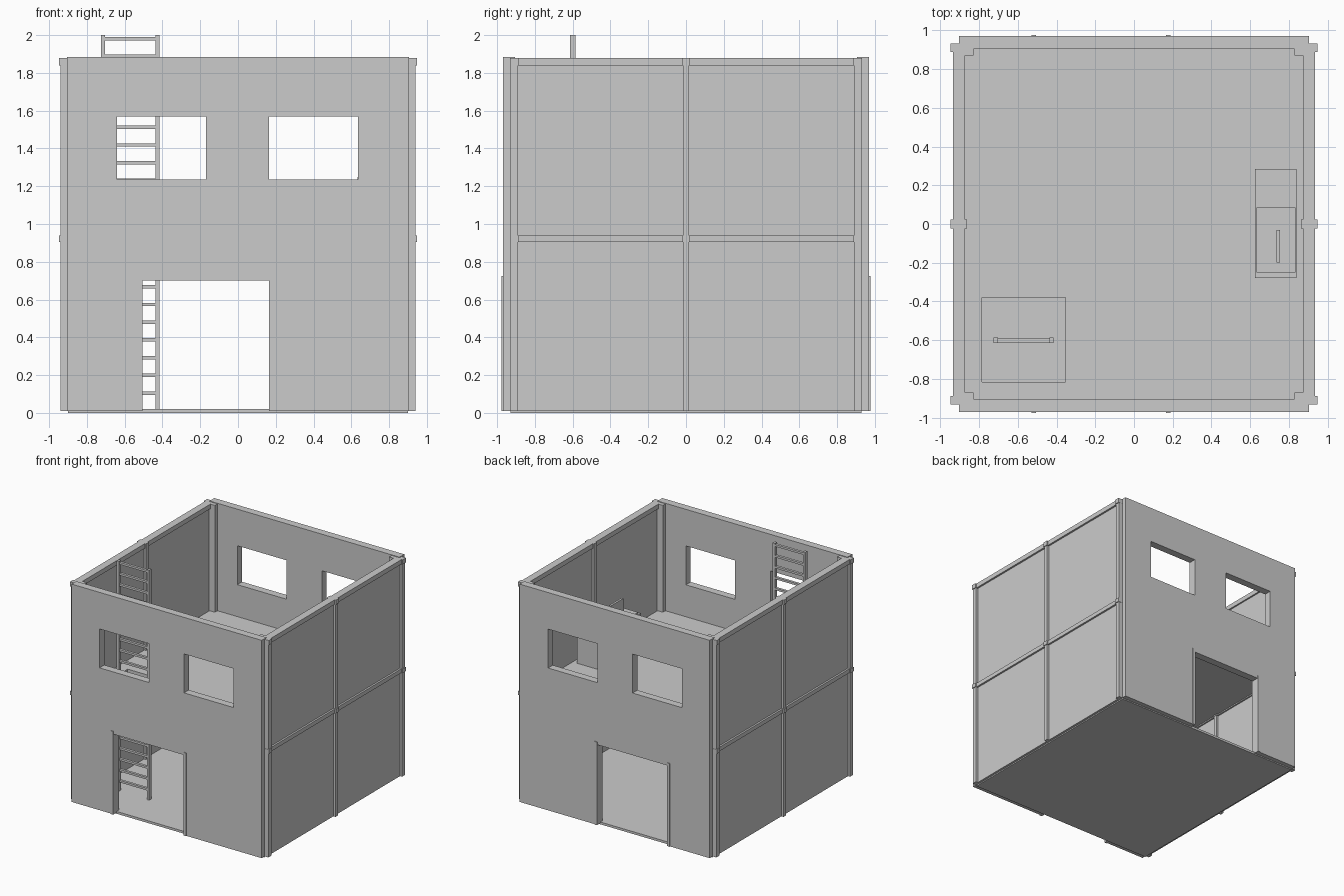
import bpy
import bmesh

if "Cube" in bpy.data.objects:
    bpy.data.objects.remove(bpy.data.objects["Cube"], do_unlink=True)

grey = bpy.data.materials.new("plain grey")
grey.use_nodes = True
grey.diffuse_color = (0.6, 0.6, 0.6, 1)
grey.node_tree.nodes["Principled BSDF"].inputs["Base Color"].default_value = grey.diffuse_color


def finish(name, bm):
    bmesh.ops.recalc_face_normals(bm, faces=bm.faces)
    mesh = bpy.data.meshes.new(name)
    bm.to_mesh(mesh)
    bm.free()
    mesh.materials.append(grey)
    obj = bpy.data.objects.new(name, mesh)
    bpy.context.collection.objects.link(obj)
    return obj


def box(name, x, y, z):
    """Box from (low, high) ranges on each axis."""
    bm = bmesh.new()
    bmesh.ops.create_cube(bm, size=1)
    for v in bm.verts:
        v.co = [(lo + hi) / 2 + c * (hi - lo) for c, (lo, hi) in zip(v.co, (x, y, z))]
    return finish(name, bm)


def sheet(name, u, v, depth, holes, upright):
    """Slab spanning u and v with rectangular holes, thickened over depth."""
    us = sorted({*u, *(c for hole in holes for c in hole[0])})
    vs = sorted({*v, *(c for hole in holes for c in hole[1])})
    place = (lambda a, b, d: (a, d, b)) if upright else (lambda a, b, d: (a, b, d))
    bm = bmesh.new()
    for a0, a1 in zip(us, us[1:]):
        for b0, b1 in zip(vs, vs[1:]):
            a, b = (a0 + a1) / 2, (b0 + b1) / 2
            if any(h[0][0] < a < h[0][1] and h[1][0] < b < h[1][1] for h in holes):
                continue
            corners = ((a0, b0), (a1, b0), (a1, b1), (a0, b1))
            bm.faces.new([bm.verts.new(place(p, q, depth[0])) for p, q in corners])
    bmesh.ops.remove_doubles(bm, verts=bm.verts, dist=0.0001)
    new = bmesh.ops.extrude_face_region(bm, geom=bm.faces[:], use_keep_orig=True)["geom"]
    offset = place(0, 0, depth[1] - depth[0])
    bmesh.ops.translate(bm, vec=offset, verts=[g for g in new if isinstance(g, bmesh.types.BMVert)])
    return finish(name, bm)


def span(side, lo, hi):
    return tuple(sorted((side * lo, side * hi)))


# Floors, the upper one with a ladder hatch
box("ground_floor", (-0.9, 0.9), (-0.93, 0.93), (0, 0.02))
sheet("upper_floor", (-0.88, 0.88), (-0.91, 0.91), (0.915, 0.96),
      [((-0.785, -0.355), (-0.815, -0.38))], False)

# Front and back walls with a doorway and two windows
openings = [((-0.515, 0.175), (0.01, 0.7)),
            ((-0.64, -0.17), (1.235, 1.57)),
            ((0.165, 0.635), (1.235, 1.57))]
for side, end in ((-1, "front"), (1, "back")):
    sheet(end + "_wall", (-0.905, 0.905), (0.01, 1.885), span(side, 0.905, 0.97), openings, True)
    for x, hand in ((-0.517, "right"), (0.177, "left")):
        box(f"{end}_{hand}_door_jamb", (x - 0.012, x + 0.012), span(side, 0.9, 0.977), (0.01, 0.725))

# Side walls: thin panels held in a lattice of posts and beams
for side, hand in ((-1, "right"), (1, "left")):
    box(hand + "_panel", span(side, 0.885, 0.92), (-0.91, 0.91), (0.01, 1.87))
    box(hand + "_middle_post", span(side, 0.865, 0.94), (-0.016, 0.016), (0.01, 1.88))
    for name, z in (("middle_beam", (0.905, 0.94)), ("top_beam", (1.84, 1.88))):
        box(f"{hand}_{name}", span(side, 0.872, 0.936), (-0.91, 0.91), z)
        for y in (-0.91, 0, 0.91):
            box(f"{hand}_{name}_joint", span(side, 0.862, 0.947), (y - 0.022, y + 0.022), z)
    for end, where in ((-1, "front"), (1, "back")):
        box(f"{where}_{hand}_outer_post", span(side, 0.87, 0.94), span(end, 0.89, 0.93), (0.01, 1.88))
        box(f"{where}_{hand}_inner_post", span(side, 0.83, 0.905), span(end, 0.87, 0.945), (0.01, 1.88))

# Ladder through the hatch
for x, hand in ((-0.714, "right"), (-0.426, "left")):
    box(hand + "_ladder_rail", (x - 0.011, x + 0.011), (-0.615, -0.585), (0.02, 2.0))
for i in range(21):
    z = 0.105 + i * 0.0938
    box("ladder_rung", (-0.714, -0.426), (-0.611, -0.589), (z - 0.009, z + 0.009))

# Cabinet against the left wall upstairs
box("cabinet", (0.625, 0.84), (-0.28, 0.285), (0.96, 1.232))
box("cabinet_top_plate", (0.632, 0.835), (-0.25, 0.085), (1.232, 1.25))
box("cabinet_upright", (0.737, 0.755), (-0.2, -0.03), (1.25, 1.36))
